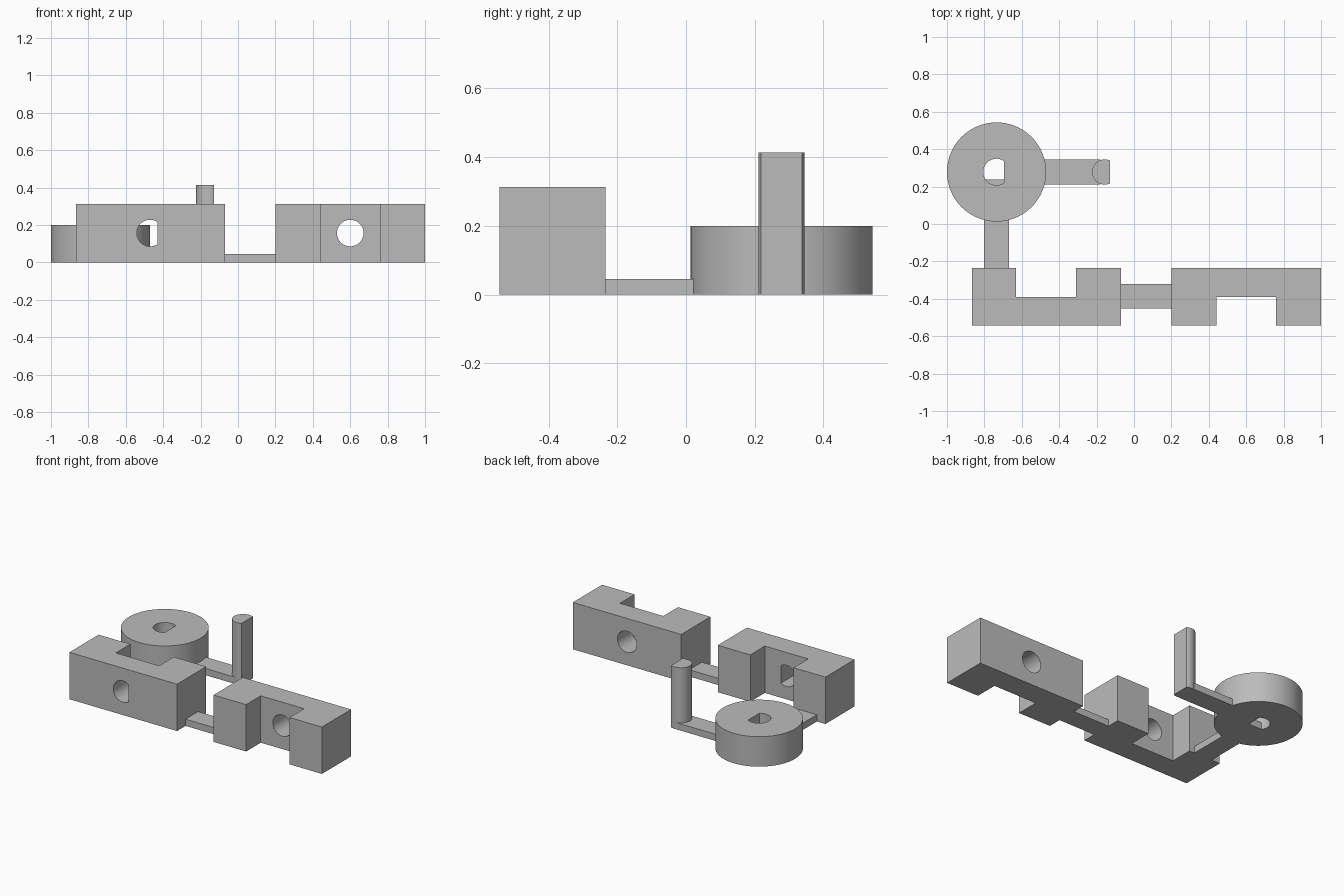
import bpy, bmesh, math
from mathutils import Matrix

if "Cube" in bpy.data.objects:
    bpy.data.objects.remove(bpy.data.objects["Cube"])

grey = bpy.data.materials.new("plain grey")
grey.diffuse_color = (0.5, 0.5, 0.5, 1)
grey.use_nodes = True
grey.node_tree.nodes["Principled BSDF"].inputs["Base Color"].default_value = grey.diffuse_color


def prism(name, outline, z0, z1):
    """Extrude a flat outline straight up."""
    bm = bmesh.new()
    base = bm.faces.new([bm.verts.new((x, y, z0)) for x, y in outline])
    top = bmesh.ops.extrude_face_region(bm, geom=[base])["geom"]
    bmesh.ops.translate(bm, vec=(0, 0, z1 - z0),
                        verts=[v for v in top if isinstance(v, bmesh.types.BMVert)])
    bmesh.ops.recalc_face_normals(bm, faces=bm.faces)
    mesh = bpy.data.meshes.new(name)
    bm.to_mesh(mesh)
    bm.free()
    mesh.materials.append(grey)
    obj = bpy.data.objects.new(name, mesh)
    bpy.context.collection.objects.link(obj)
    return obj


def rect(x0, x1, y0, y1):
    return [(x0, y0), (x1, y0), (x1, y1), (x0, y1)]


def round_outline(cx, cy, r, flat=None, n=64):
    """Circle, or a D shape with its flat side at cx + flat."""
    if flat is None:
        angles = [2 * math.pi * i / n for i in range(n)]
    else:
        a = math.acos(flat / r)
        angles = [a + (2 * math.pi - 2 * a) * i / n for i in range(n + 1)]
    return [(cx + r * math.cos(t), cy + r * math.sin(t)) for t in angles]


def smooth(obj):
    bpy.ops.object.select_all(action="DESELECT")
    obj.select_set(True)
    bpy.context.view_layer.objects.active = obj
    bpy.ops.object.shade_smooth_by_angle(angle=math.radians(30))


def cut(obj, cutter):
    mod = obj.modifiers.new("hole", "BOOLEAN")
    mod.operation, mod.solver, mod.object = "DIFFERENCE", "EXACT", cutter
    bpy.context.view_layer.objects.active = obj
    bpy.ops.object.modifier_apply(modifier=mod.name)
    bpy.data.objects.remove(cutter)
    smooth(obj)


def bore(cx, cz, flat=None):
    """Cutter running along y, profile drawn in x and z."""
    c = prism("bore_cutter", round_outline(cx, cz, 0.071, flat), 0, 1)
    c.hide_render = True
    c.data.transform(Matrix.Rotation(math.radians(90), 4, "X"))
    return c


FRONT, BACK, NOTCH = -0.543, -0.235, -0.389
BLOCK_H, STRIP_H = 0.313, 0.045

# Left block, notched at the back, with a D-shaped bore
left = prism("left_block", [(-0.865, FRONT), (-0.07, FRONT), (-0.07, BACK), (-0.31, BACK),
                            (-0.31, NOTCH), (-0.63, NOTCH), (-0.63, BACK), (-0.865, BACK)],
             0, BLOCK_H)
cut(left, bore(-0.47, 0.157, 0.04))

# Right block, notched at the front, with a round bore
right = prism("right_block", [(0.2, FRONT), (0.44, FRONT), (0.44, NOTCH), (0.76, NOTCH),
                              (0.76, FRONT), (1.0, FRONT), (1.0, BACK), (0.2, BACK)],
              0, BLOCK_H)
cut(right, bore(0.6, 0.157))

# Disc with a D-shaped hole
CX, CY = -0.735, 0.278
disc = prism("disc", round_outline(CX, CY, 0.265, n=96), 0, 0.2)
hole = prism("disc_cutter", round_outline(CX, CY, 0.071, 0.04), -0.1, 0.3)
hole.hide_render = True
cut(disc, hole)

# D-shaped upright pin
smooth(prism("pin", round_outline(-0.157, CY, 0.067, 0.03), 0, 0.413))

# Thin strips joining the parts
prism("block_strip", rect(-0.07, 0.2, -0.453, -0.32), 0, STRIP_H)
prism("disc_strip", rect(-0.802, -0.668, BACK, 0.238), 0, STRIP_H)
prism("pin_strip", rect(-0.6, -0.178, CY - 0.067, CY + 0.067), 0, STRIP_H)
